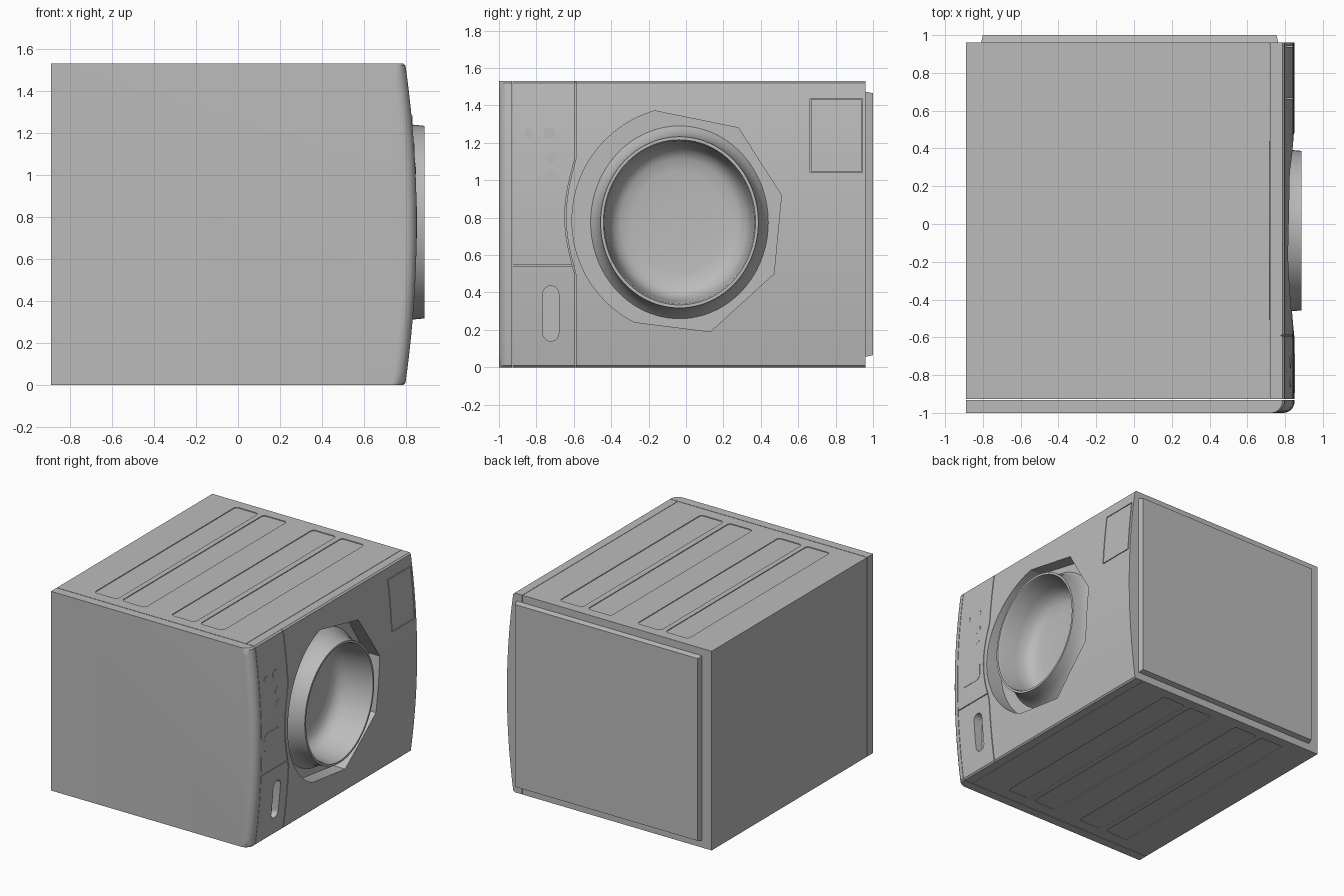
import bpy, bmesh, math

if "Cube" in bpy.data.objects:
    bpy.data.objects.remove(bpy.data.objects["Cube"])

grey = bpy.data.materials.new("light grey")
grey.use_nodes = True
grey.diffuse_color = (0.5, 0.5, 0.5, 1)
grey.node_tree.nodes["Principled BSDF"].inputs["Base Color"].default_value = (0.5, 0.5, 0.5, 1)

H = 1.53          # height of the cabinet lying on its side
MID = H / 2
SEAM = 0.003      # half width of a panel seam


def finish(name, bm):
    bmesh.ops.remove_doubles(bm, verts=bm.verts, dist=1e-5)
    bmesh.ops.recalc_face_normals(bm, faces=bm.faces)
    mesh = bpy.data.meshes.new(name)
    bm.to_mesh(mesh)
    bm.free()
    mesh.materials.append(grey)
    ob = bpy.data.objects.new(name, mesh)
    bpy.context.collection.objects.link(ob)
    return ob


def loft(name, rings):
    """Skin closed rings of points and cap both ends."""
    bm = bmesh.new()
    rows = [[bm.verts.new(p) for p in ring] for ring in rings]
    n = len(rows[0])
    for a, b in zip(rows, rows[1:]):
        for i in range(n):
            j = (i + 1) % n
            bm.faces.new((a[i], a[j], b[j], b[i]))
    bm.faces.new(rows[0])
    bm.faces.new(rows[-1])
    return finish(name, bm)


def prism(name, pts, lo, hi, axis="X"):
    place = (lambda a, b, h: (h, a, b)) if axis == "X" else (lambda a, b, h: (a, b, h))
    return loft(name, [[place(a, b, h) for a, b in pts] for h in (lo, hi)])


def rect(a0, a1, b0, b1):
    return [(a0, b0), (a1, b0), (a1, b1), (a0, b1)]


def rounded(a0, a1, b0, b1, r, steps=6):
    pts = []
    corners = ((a1 - r, b1 - r), (a0 + r, b1 - r), (a0 + r, b0 + r), (a1 - r, b0 + r))
    for k, (a, b) in enumerate(corners):
        for i in range(steps + 1):
            t = math.pi / 2 * (k + i / steps)
            pts.append((a + r * math.cos(t), b + r * math.sin(t)))
    return pts


def cut(ob, cutters):
    for c in cutters:
        mod = ob.modifiers.new("cut", "BOOLEAN")
        mod.operation = "DIFFERENCE"
        mod.solver = "EXACT"
        mod.object = c
        bpy.context.view_layer.objects.active = ob
        bpy.ops.object.modifier_apply(modifier=mod.name)
        bpy.data.objects.remove(c)


def smooth(ob, angle=30):
    bpy.ops.object.select_all(action="DESELECT")
    ob.select_set(True)
    bpy.context.view_layer.objects.active = ob
    bpy.ops.object.shade_smooth_by_angle(angle=math.radians(angle))


def face_x(z):
    """Bowed door-side surface."""
    return 0.85 - 0.055 * ((z - MID) / MID) ** 2


def section(y, back, inset=0.0):
    steps = 24
    zs = [H * i / steps for i in range(steps + 1)]
    bow = [(face_x(z) - inset, y, z) for z in zs]
    bow[0] = (bow[0][0] - 0.01, y, 0)
    bow[-1] = (bow[-1][0] - 0.01, y, H)
    bow.insert(1, (face_x(0.01) - inset, y, 0.01))
    bow.insert(-1, (face_x(H - 0.01) - inset, y, H - 0.01))
    return [(back, y, 0)] + bow + [(back, y, H)]


# Worktop with a rounded leading edge
R = 0.06
turns = [math.pi / 2 * i / 8 for i in range(9)]
lid = loft("worktop", [section(-1 + R * (1 - math.sin(t)), -0.89, R * (1 - math.cos(t)))
                       for t in reversed(turns)] + [section(-0.931, -0.89)])
smooth(lid)

# Cabinet with pressed recesses on both side walls and a drum opening
body = prism("cabinet", rect(-0.927, 0.96, 0, H), -0.89, 0.717)
cutters = []
for x0, x1 in ((-0.635, -0.44), (-0.4, -0.2), (0.02, 0.22), (0.265, 0.46)):
    for z in (0, H):
        cutters.append(prism("recess_cutter", rounded(x0, x1, -0.84, 0.88, 0.025),
                             z - 0.006, z + 0.006, "Z"))
CY, CZ, TALL = -0.035, 0.775, 1.085


def ellipse(r, n=96):
    return [(CY + r * math.cos(2 * math.pi * i / n),
             CZ + r * TALL * math.sin(2 * math.pi * i / n)) for i in range(n)]


cutters.append(prism("drum_cutter", ellipse(0.435), 0.5, 0.9))
cut(body, cutters)

# Base plinth
plinth = loft("plinth", [[(x, y, z) for x, z in rect(-0.81 + d, 0.765 - d, 0.055 + d, 1.475 - d)]
                         for y, d in ((0.955, 0), (1.0, 0.01))])

# Bowed front panel: door surround, seams, drawer handle slot and service flap
panel = loft("front_panel", [section(-0.927, 0.72), section(0.96, 0.72)])
arc = [math.radians(106 + 137 * i / 24) for i in range(25)]
surround = [(0.61 * math.cos(t), 0.785 + 0.61 * math.sin(t)) for t in arc]
surround += [(0.13, 0.19), (0.47, 0.5), (0.51, 0.92), (0.28, 1.28)]

bulge = [(-0.59, -0.1), (-0.59, 0.49)]
bulge += [(-0.59 - 0.055 * math.sin(math.pi * i / 12), 0.49 + 0.63 * i / 12) for i in range(1, 12)]
bulge += [(-0.59, 1.12), (-0.59, H + 0.1)]
seam = [(y - SEAM, z) for y, z in bulge] + [(y + SEAM, z) for y, z in reversed(bulge)]

cutters = [prism("surround_cutter", surround, 0.6, 1),
           prism("seam_cutter", seam, 0.778, 1),
           prism("drawer_seam_cutter", rect(-0.95, -0.6, 0.545 - SEAM, 0.545 + SEAM), 0.82, 1),
           prism("handle_cutter", rounded(-0.765, -0.68, 0.14, 0.435, 0.042), 0.765, 1)]
Y0, Y1, Z0, Z1 = 0.665, 0.94, 1.045, 1.435
flap = [rect(y - SEAM, y + SEAM, Z0, Z1) for y in (Y0, Y1)]
flap += [rect(Y0 - SEAM, Y1 + SEAM, z - SEAM, z + SEAM) for z in (Z0, Z1)]
cutters += [prism("flap_cutter", pts, 0.795, 1) for pts in flap]
cut(panel, cutters)
smooth(panel)

# Control buttons and display
for i, (y, z, r) in enumerate(((-0.84, 1.25, 0.024), (-0.73, 1.25, 0.032),
                               (-0.72, 1.12, 0.028), (-0.72, 1.03, 0.026))):
    prism(f"button_{i + 1}", rounded(y - r, y + r, z - r, z + r, r * 0.99),
          face_x(z) - 0.02, face_x(z) + 0.002)
prism("display", rounded(-0.895, -0.685, 0.7, 0.85, 0.04), 0.83, 0.852)

# Door ring flowing into a deep glass bowl
profile = [(0.718, 0.475), (0.745, 0.455), (0.78, 0.44), (0.82, 0.428), (0.887, 0.422),
           (0.887, 0.407), (0.865, 0.4), (0.74, 0.388), (0.68, 0.375), (0.64, 0.352),
           (0.615, 0.315), (0.605, 0.25), (0.6, 0.12)]
door = loft("door_ring_and_bowl", [[(x, y, z) for y, z in ellipse(r)] for x, r in profile])
# Remove the rear cap of the ring so the bowl stays open
bm = bmesh.new()
bm.from_mesh(door.data)
rear = [f for f in bm.faces if len(f.verts) > 4 and f.calc_center_median().x > 0.7]
bmesh.ops.delete(bm, geom=rear, context="FACES_ONLY")
bm.to_mesh(door.data)
bm.free()
smooth(door, 35)
